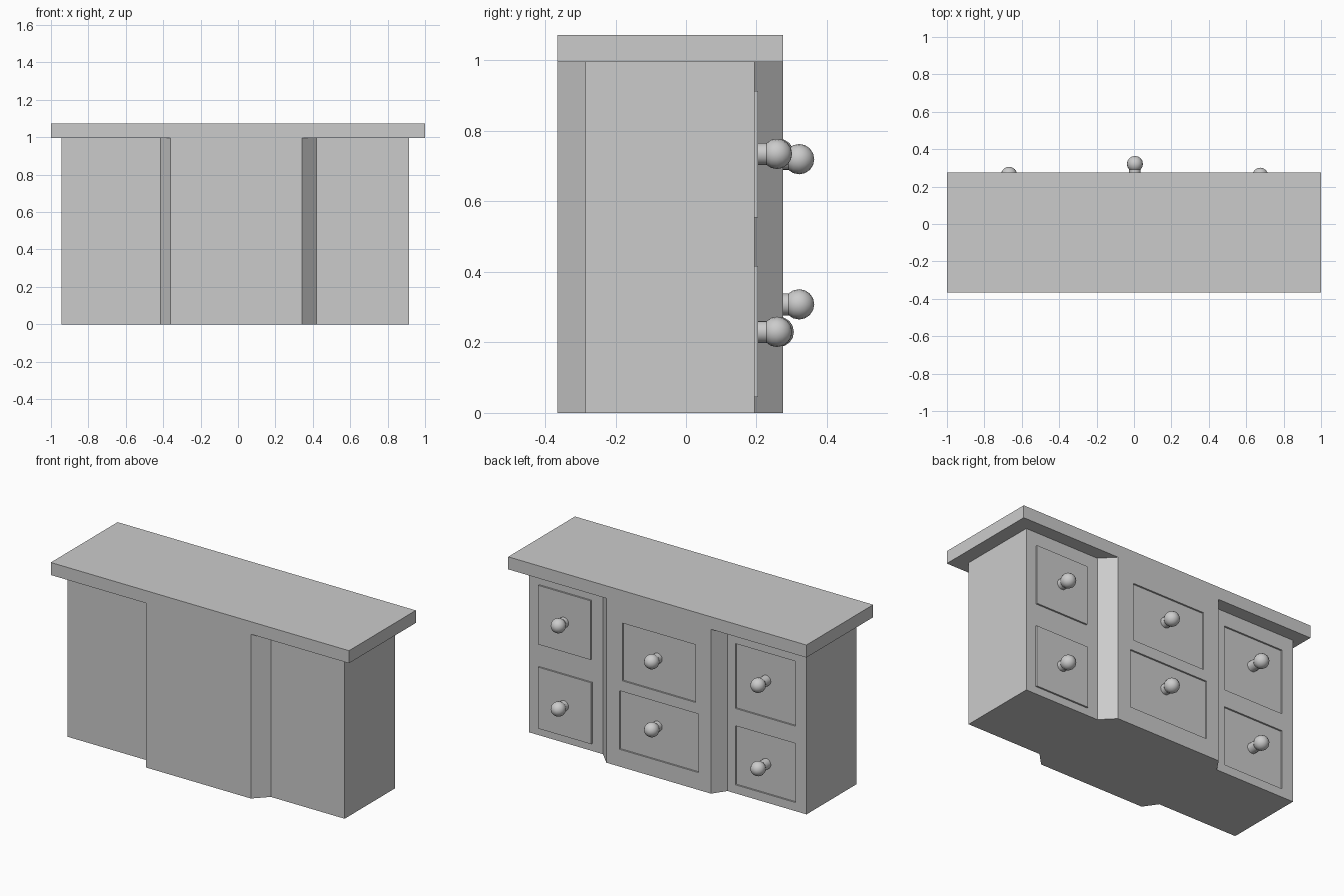
import bpy, bmesh
from math import radians

if "Cube" in bpy.data.objects:
    bpy.data.objects.remove(bpy.data.objects["Cube"])


def obj_from_bm(name, bm):
    bmesh.ops.recalc_face_normals(bm, faces=bm.faces)
    me = bpy.data.meshes.new(name)
    bm.to_mesh(me)
    bm.free()
    ob = bpy.data.objects.new(name, me)
    bpy.context.collection.objects.link(ob)
    return ob


def add_box(bm, x0, x1, y0, y1, z0, z1):
    vs = bmesh.ops.create_cube(bm, size=1)["verts"]
    for v in vs:
        v.co.x = x1 if v.co.x > 0 else x0
        v.co.y = y1 if v.co.y > 0 else y0
        v.co.z = z1 if v.co.z > 0 else z0


def box(name, *dims):
    bm = bmesh.new()
    add_box(bm, *dims)
    return obj_from_bm(name, bm)


# Cabinet body: break-front outline, stepped on both long sides
FRONT, BACK = (-0.365, -0.285), (0.275, 0.195)
steps = [(-0.945, 1), (-0.415, 1), (-0.36, 0), (0.342, 0), (0.42, 1), (0.915, 1)]
outline = [(x, FRONT[i]) for x, i in steps] + [(x, BACK[i]) for x, i in reversed(steps)]
bm = bmesh.new()
face = bm.faces.new([bm.verts.new((x, y, 0)) for x, y in outline])
top = bmesh.ops.extrude_face_region(bm, geom=[face])["geom"]
for v in top:
    if isinstance(v, bmesh.types.BMVert):
        v.co.z = 0.996
body = obj_from_bm("cabinet_body", bm)

# Shallow drawer recesses in the middle and one outer bay
bm = bmesh.new()
for x0, x1, y, z0, z1 in [(-0.255, 0.235, 0.275, 0.525, 0.875),
                          (-0.275, 0.255, 0.275, 0.105, 0.46),
                          (-0.87, -0.467, 0.195, 0.515, 0.908),
                          (-0.87, -0.467, 0.195, 0.052, 0.41)]:
    add_box(bm, x0, x1, y - 0.01, y + 0.05, z0, z1)
cutter = obj_from_bm("recess_cutter", bm)
cutter.hide_render = True
mod = body.modifiers.new("recesses", "BOOLEAN")
mod.operation = "DIFFERENCE"
mod.solver = "EXACT"
mod.object = cutter
bpy.context.view_layer.objects.active = body
bpy.ops.object.modifier_apply(modifier=mod.name)
bpy.data.objects.remove(cutter)

# Counter top
box("counter_top", -1, 1, -0.365, 0.275, 0.996, 1.072)

# Raised drawer fronts in the other outer bay
box("upper_drawer_front", 0.497, 0.848, 0.185, 0.205, 0.555, 0.913)
box("lower_drawer_front", 0.492, 0.85, 0.185, 0.205, 0.045, 0.417)


# Knobs: round stem and ball
def knob(name, x, y, z, wall):
    length = y - wall + 0.02
    bpy.ops.mesh.primitive_cylinder_add(vertices=16, radius=0.031, depth=length,
                                        location=(x, y - length / 2, z),
                                        rotation=(radians(90), 0, 0))
    bpy.context.object.name = name + "_stem"
    bpy.ops.object.shade_smooth_by_angle()
    bpy.ops.mesh.primitive_uv_sphere_add(segments=16, ring_count=8, radius=0.043,
                                         location=(x, y, z), rotation=(radians(90), 0, 0))
    bpy.context.object.name = name + "_ball"
    bpy.ops.object.shade_smooth_by_angle()


for bay, x, y, wall, heights in [("left", -0.668, 0.263, 0.185, (0.735, 0.23)),
                                 ("middle", 0.005, 0.321, 0.265, (0.72, 0.308)),
                                 ("right", 0.675, 0.258, 0.195, (0.735, 0.23))]:
    for row, z in zip(("upper", "lower"), heights):
        knob(f"{bay}_{row}_knob", x, y, z, wall)
